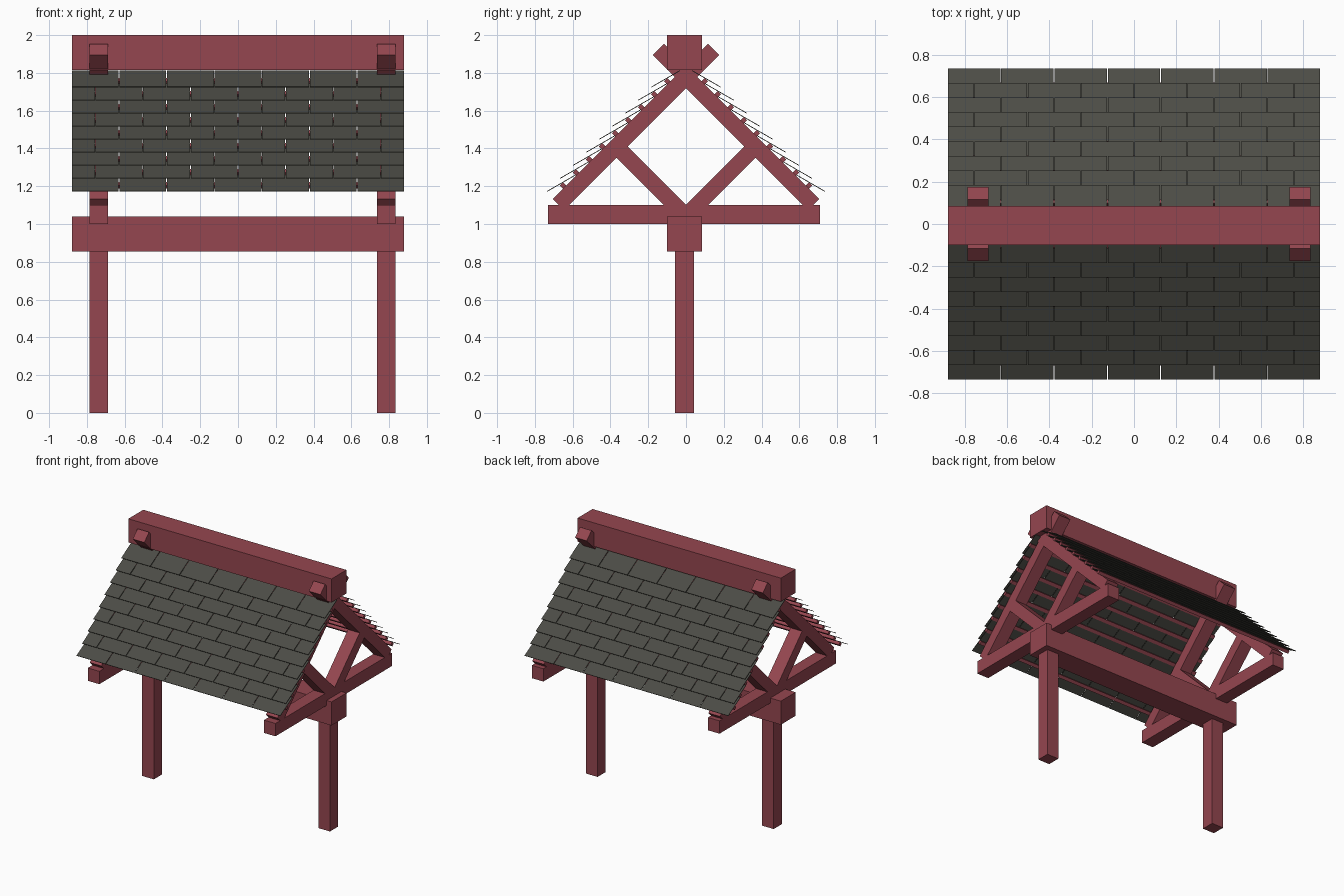
import bpy, bmesh, math
from mathutils import Matrix, Vector

if "Cube" in bpy.data.objects:
    bpy.data.objects.remove(bpy.data.objects["Cube"])


def material(name, rgb):
    m = bpy.data.materials.new(name)
    m.diffuse_color = (*rgb, 1)
    m.use_nodes = True
    m.node_tree.nodes["Principled BSDF"].inputs["Base Color"].default_value = m.diffuse_color
    return m


WOOD = material("red wood", (0.30, 0.061, 0.079))
SLATE = material("dark grey shingle", (0.072, 0.072, 0.060))


def add_bar(bm, x0, x1, a, b, thick):
    """Box along the y-z segment a-b, spanning x0..x1, with given thickness."""
    d = Vector((0, b[0] - a[0], b[1] - a[1]))
    mid = Vector(((x0 + x1) / 2, (a[0] + b[0]) / 2, (a[1] + b[1]) / 2))
    rot = Matrix.Rotation(math.atan2(d.z, d.y), 4, 'X')
    size = Matrix.Diagonal((x1 - x0, d.length, thick, 1))
    bmesh.ops.create_cube(bm, size=1, matrix=Matrix.Translation(mid) @ rot @ size)


def build(name, bars, mat):
    bm = bmesh.new()
    for bar in bars:
        add_bar(bm, *bar)
    me = bpy.data.meshes.new(name)
    bm.to_mesh(me)
    bm.free()
    me.materials.append(mat)
    ob = bpy.data.objects.new(name, me)
    bpy.context.collection.objects.link(ob)
    return ob


END = 0.878        # half length of beams and roof
YC = -0.008        # beams and posts sit slightly forward

# Long beams
for name, z in (("lower_beam", 0.947), ("ridge_beam", 1.908)):
    build(name, [(-END, END, (YC - 0.092, z), (YC + 0.092, z), 0.184)], WOOD)

# Posts and trusses at both ends
for side, xc in (("left", -0.737), ("right", 0.785)):
    x0, x1 = xc - 0.05, xc + 0.05
    build(side + "_post", [(x0, x1, (YC - 0.05, 0.43), (YC + 0.05, 0.43), 0.86)], WOOD)
    build(side + "_tie_beam", [(x0, x1, (-0.73, 1.05), (0.71, 1.05), 0.1)], WOOD)
    for label, s in (("front", 1), ("back", -1)):
        build(f"{side}_{label}_rafter",
              [(x0, x1, (-0.675 * s, 1.103), (0.146 * s, 1.924), 0.083)], WOOD)
        build(f"{side}_{label}_strut",
              [(x0, x1, (-0.368 * s, 1.41), (0, 1.042), 0.085)], WOOD)

# Roof slopes: nine battens and nine staggered shingle rows each
ROWS, STEP, COLS = 9, 0.069, 7
PITCH = 2 * 0.882 / COLS
GAP = 0.004
for label, s in (("front", 1), ("back", -1)):
    battens, shingles = [], []
    for k in range(ROWS):
        y, z = -0.735 + k * STEP, 1.172 + k * STEP
        by, bz = y + 0.084, z + 0.032
        h = 0.0088
        battens.append((-END, END, (s * (by - h), bz - h), (s * (by + h), bz + h), 0.024))
        # Odd rows start and finish with a half shingle
        cuts = [-0.882 + i * PITCH for i in range(COLS + 1)]
        if k % 2:
            cuts = [-0.882] + [c + PITCH / 2 for c in cuts[:-1]] + [0.882]
        for a, b in zip(cuts, cuts[1:]):
            shingles.append((a + GAP / 2, b - GAP / 2, (s * y, z + 0.001),
                             (s * (y + 0.15), z + 0.0875), 0.004))
    build(label + "_battens", battens, WOOD)
    build(label + "_shingles", shingles, SLATE)
